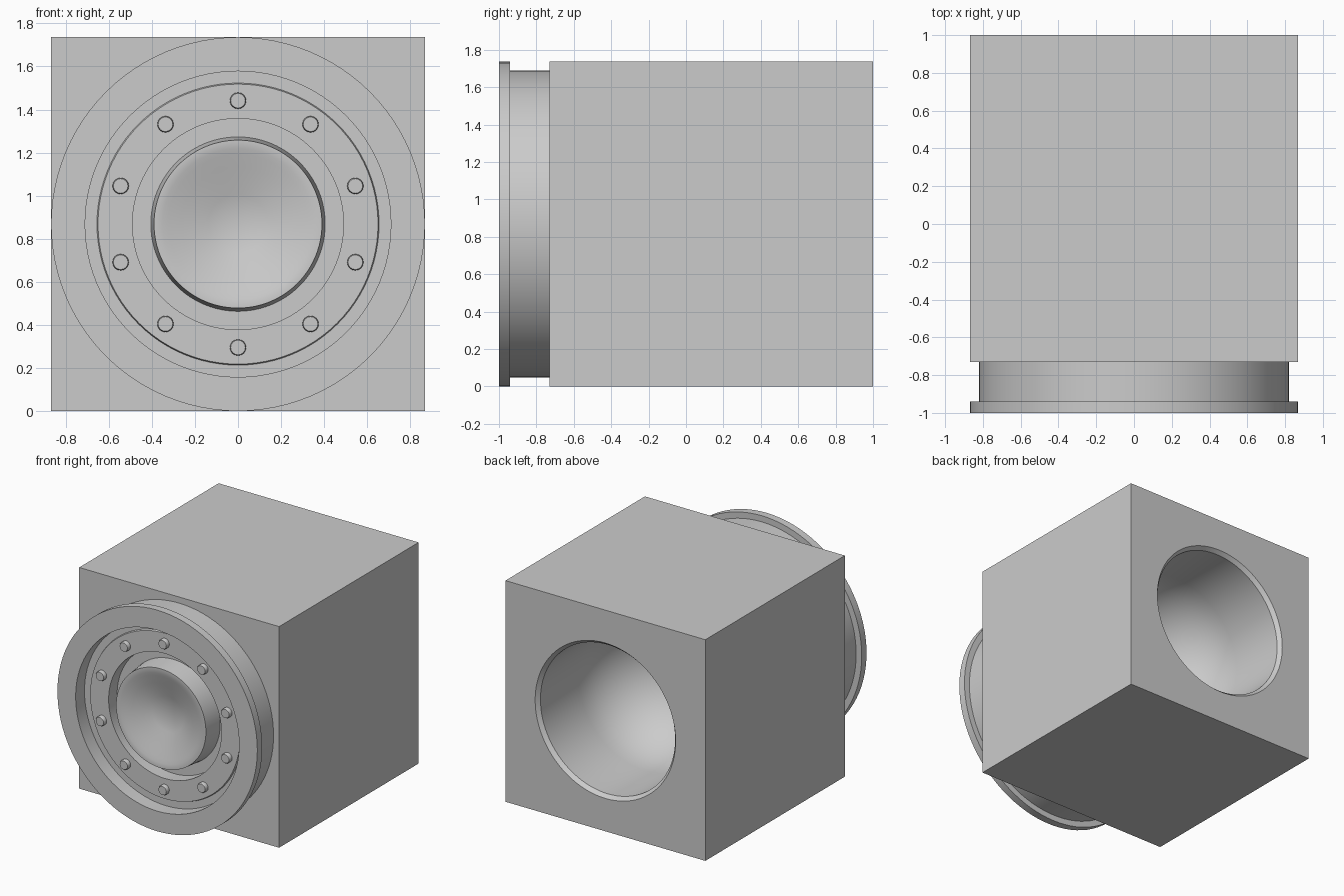
import bpy, bmesh, math
from mathutils import Matrix, Vector

if "Cube" in bpy.data.objects:
    bpy.data.objects.remove(bpy.data.objects["Cube"])

H = 0.868            # half width of the block, also height of the round axis


def finish(bm, name):
    bmesh.ops.recalc_face_normals(bm, faces=bm.faces)
    me = bpy.data.meshes.new(name)
    bm.to_mesh(me)
    bm.free()
    ob = bpy.data.objects.new(name, me)
    bpy.context.collection.objects.link(ob)
    return ob


def smooth(ob):
    bpy.ops.object.select_all(action='DESELECT')
    ob.select_set(True)
    bpy.context.view_layer.objects.active = ob
    bpy.ops.object.shade_smooth_by_angle(angle=math.radians(30))


def lathe(name, profile, x=0.0, z=H, steps=96):
    """Spin (radius, y) points around an axis running along y."""
    bm = bmesh.new()
    verts = [bm.verts.new((x + r, y, z)) for r, y in profile]
    edges = [bm.edges.new(p) for p in zip(verts, verts[1:])]
    bmesh.ops.spin(bm, geom=verts + edges, cent=(x, 0, z), axis=(0, 1, 0),
                   angle=math.tau, steps=steps, use_duplicate=False)
    bmesh.ops.remove_doubles(bm, verts=bm.verts, dist=1e-5)
    return finish(bm, name)


# main block
bm = bmesh.new()
bmesh.ops.create_cube(bm, size=1, matrix=Matrix.Translation((0, 0.135, H))
                      @ Matrix.Diagonal((2 * H, 1.73, 2 * H, 1)))
block = finish(bm, "block")

# deep round opening in the back, with a narrow chamfered lip
bowl = [(0.585 * math.cos(t), 0.5 - 0.6 * math.sin(t))
        for t in (i * math.pi / 24 for i in range(12))]
cutter = lathe("back_opening_cutter",
               [(0, 1.1), (0.61, 1.1), (0.61, 1.0), (0.585, 0.97)] + bowl + [(0, -0.1)])
cutter.hide_render = True
cutter.hide_set(True)
cut = block.modifiers.new("back_opening", 'BOOLEAN')
cut.object = cutter
cut.operation = 'DIFFERENCE'
cut.solver = 'EXACT'
bpy.context.view_layer.objects.active = block
bpy.ops.object.modifier_apply(modifier=cut.name)
bpy.data.objects.remove(cutter)
smooth(block)

# flanged collar with recessed bolt plate, groove and dished hub
collar = lathe("collar", [
    (0, -0.866), (0.138, -0.866), (0.265, -0.938),      # dish
    (0.325, -0.942), (0.35, -0.955), (0.39, -0.955),    # hub rim
    (0.405, -0.80), (0.49, -0.80), (0.49, -0.905),      # groove
    (0.65, -0.905), (0.655, -0.89), (0.71, -0.89),      # bolt plate
    (0.71, -1.0), (H, -1.0), (H, -0.94),                # flange
    (0.82, -0.94), (0.82, -0.73), (0, -0.73)])          # neck
smooth(collar)

# ring of ten bolts
for i in range(10):
    a = math.pi / 2 + i * math.tau / 10
    bolt = lathe(f"bolt_{i + 1}",
                 [(0, -0.938), (0.034, -0.938), (0.038, -0.93), (0.038, -0.90), (0, -0.90)],
                 0.573 * math.cos(a), H + 0.573 * math.sin(a), 16)
    smooth(bolt)
